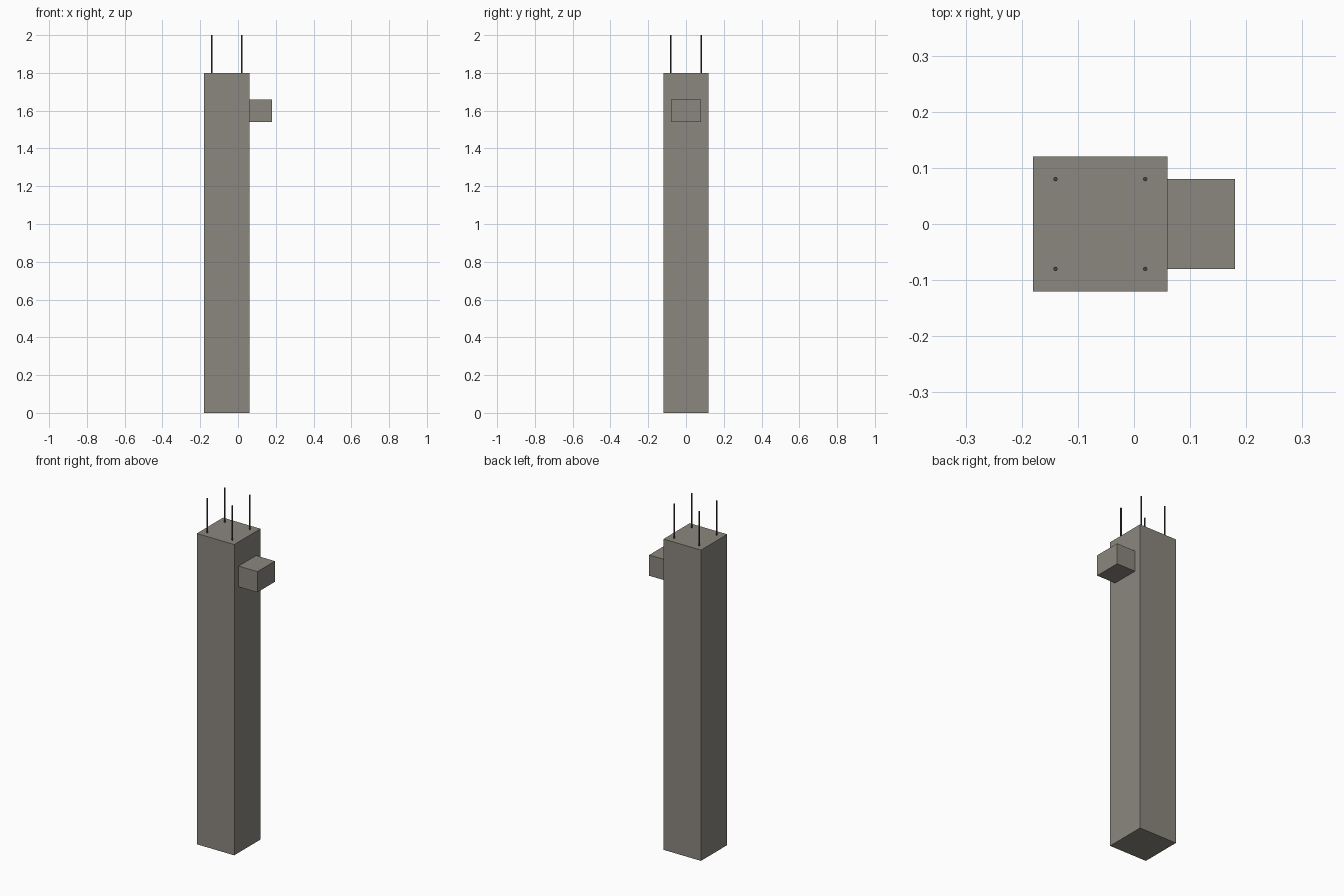
import bpy

cube = bpy.data.objects.get("Cube")
if cube:
    bpy.data.objects.remove(cube, do_unlink=True)


def make_material(name, rgb):
    mat = bpy.data.materials.new(name)
    mat.use_nodes = True
    mat.diffuse_color = (*rgb, 1)
    bsdf = next(n for n in mat.node_tree.nodes if n.type == "BSDF_PRINCIPLED")
    bsdf.inputs["Base Color"].default_value = (*rgb, 1)
    return mat


def finish(name, mat):
    obj = bpy.context.object
    obj.name = obj.data.name = name
    obj.data.materials.append(mat)
    return obj


def add_box(name, low, high, mat):
    centre = [(a + b) / 2 for a, b in zip(low, high)]
    bpy.ops.mesh.primitive_cube_add(size=1, location=centre)
    obj = finish(name, mat)
    obj.scale = [b - a for a, b in zip(low, high)]
    bpy.ops.object.transform_apply(location=False, rotation=False, scale=True)


def add_rod(name, x, y, bottom, top, radius, mat):
    bpy.ops.mesh.primitive_cylinder_add(vertices=8, radius=radius, depth=top - bottom,
                                        location=(x, y, (bottom + top) / 2))
    finish(name, mat)
    bpy.ops.object.shade_flat()


concrete = make_material("concrete grey", (0.26, 0.245, 0.212))
steel = make_material("dark steel", (0.06, 0.058, 0.055))

# Square column and its side bracket
add_box("column_shaft", (-0.18, -0.12, 0), (0.06, 0.12, 1.8), concrete)
add_box("corbel", (0.06, -0.08, 1.54), (0.18, 0.08, 1.66), concrete)

# Reinforcing bars standing out of the column top
for side, x in (("right", -0.14), ("left", 0.02)):
    for end, y in (("front", -0.08), ("back", 0.08)):
        add_rod(f"{end}_{side}_starter_bar", x, y, 1.8, 2.0, 0.004, steel)
